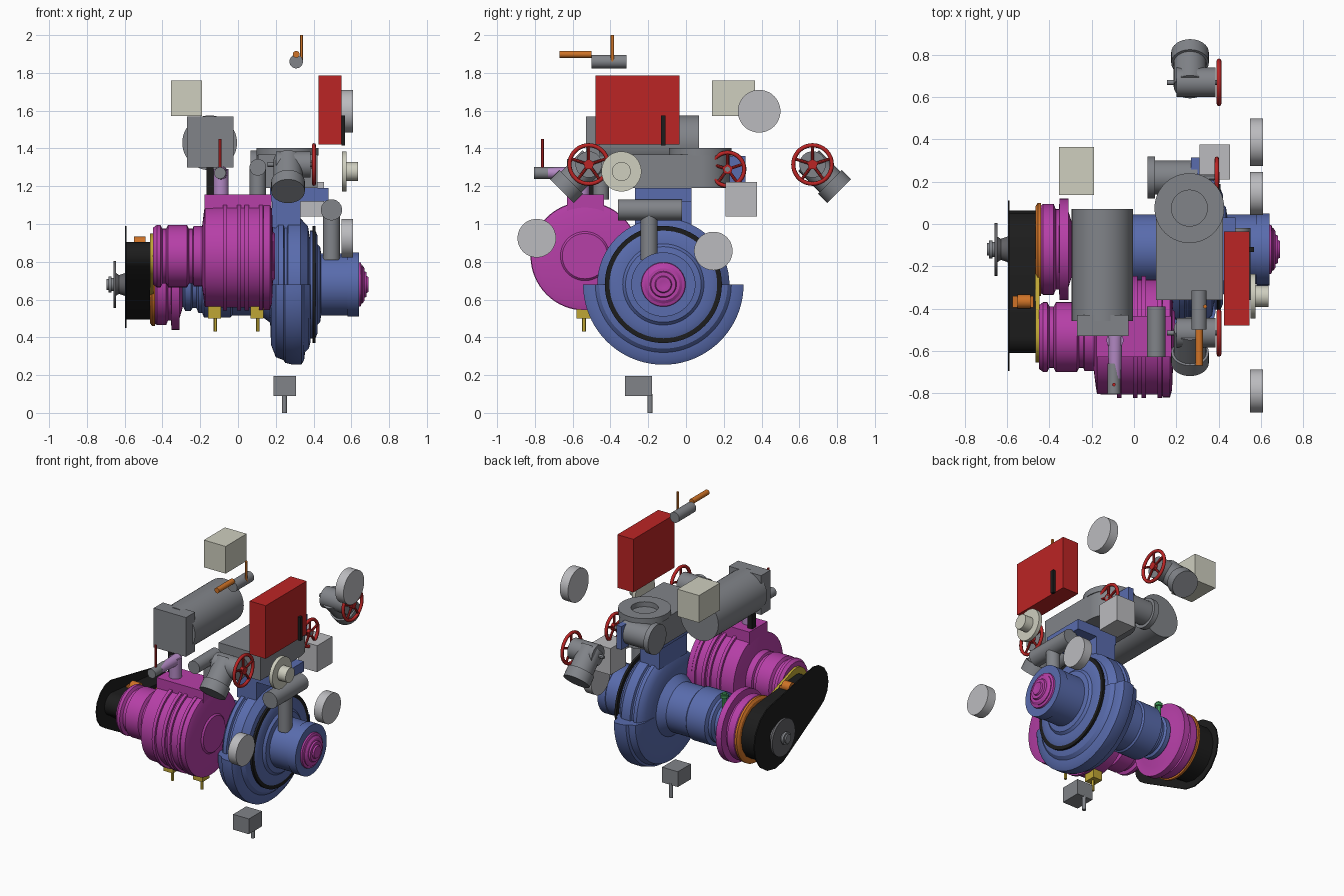
import bpy, bmesh, math
from mathutils import Vector, Matrix

if "Cube" in bpy.data.objects:
    bpy.data.objects.remove(bpy.data.objects["Cube"])

MATS = {}
COL = dict(blue=(.10, .15, .42), magenta=(.47, .05, .39), red=(.5, .018, .018), black=(.012, .012, .012),
           orange=(.62, .17, .02), yellow=(.52, .38, .035), cream=(.62, .62, .52), lavender=(.45, .25, .55),
           green=(.05, .3, .1), grey=(.22, .23, .25), light=(.5, .5, .52), dark=(.12, .12, .13))


def finish(name, bm, color):
    bmesh.ops.recalc_face_normals(bm, faces=bm.faces)
    me = bpy.data.meshes.new(name)
    for f in bm.faces:
        f.smooth = True
    bm.to_mesh(me)
    bm.free()
    me.set_sharp_from_angle(angle=math.radians(30))
    if color not in MATS:
        MATS[color] = bpy.data.materials.new(color)
        MATS[color].diffuse_color = (*COL[color], 1)
    me.materials.append(MATS[color])
    ob = bpy.data.objects.new(name, me)
    bpy.context.collection.objects.link(ob)
    return ob


def box(name, lo, hi, color="grey"):
    lo, hi = Vector(lo), Vector(hi)
    bm = bmesh.new()
    bmesh.ops.create_cube(bm, size=1, matrix=Matrix.Translation((lo + hi) / 2) @ Matrix.Diagonal((*(hi - lo), 1)))
    return finish(name, bm, color)


def rod(name, a, b, r, color="grey", r2=None, seg=32):
    a, b = Vector(a), Vector(b)
    d = b - a
    m = Matrix.Translation((a + b) / 2) @ d.to_track_quat('Z', 'Y').to_matrix().to_4x4()
    bm = bmesh.new()
    bmesh.ops.create_cone(bm, cap_ends=True, segments=seg, radius1=r, radius2=r if r2 is None else r2,
                          depth=d.length, matrix=m)
    return finish(name, bm, color)


def lathe(name, prof, y, z, color, angle=math.tau, seg=64):
    """Revolve (x, radius) points about an x-parallel axis; a half turn gives the lower half."""
    bm = bmesh.new()
    vs = [bm.verts.new((x, -r, 0)) for x, r in prof]
    es = [bm.edges.new(p) for p in zip(vs, vs[1:])]
    bmesh.ops.spin(bm, geom=vs + es, cent=(0, 0, 0), axis=(1, 0, 0), angle=angle, steps=seg)
    bmesh.ops.remove_doubles(bm, verts=bm.verts, dist=1e-4)
    bmesh.ops.holes_fill(bm, edges=[e for e in bm.edges if e.is_boundary], sides=0)
    bmesh.ops.translate(bm, verts=bm.verts, vec=(0, y, z))
    return finish(name, bm, color)


def belt_hull(name, x0, x1, ra, rb, color, seg=16):
    """Convex shell around the two shaft ends."""
    bm = bmesh.new()
    for (y, z), r in ((LOW, ra), (HIGH, rb)):
        for i in range(seg):
            t = math.tau * i / seg
            for x in (x0, x1):
                bm.verts.new((x, y + r * math.cos(t), z + r * math.sin(t)))
    bmesh.ops.convex_hull(bm, input=bm.verts)
    bmesh.ops.dissolve_limit(bm, angle_limit=.01, verts=bm.verts, edges=bm.edges)
    return finish(name, bm, color)


def handwheel(name, x, y, z, r):
    bpy.ops.mesh.primitive_torus_add(major_radius=r - .01, minor_radius=.011, major_segments=36, minor_segments=8,
                                     location=(x, y, z), rotation=(0, math.pi / 2, 0))
    ob = bpy.context.object
    ob.name = name
    bpy.ops.object.shade_smooth()
    ob.data.materials.append(MATS["red"])
    for i in range(5):
        t = math.tau * i / 5 + math.pi / 2
        rod(name + "_spoke", (x, y, z), (x, y + (r - .01) * math.cos(t), z + (r - .01) * math.sin(t)), .008, "red", seg=8)
    rod(name + "_hub", (x - .012, y, z), (x + .012, y, z), .025, "red")


LOW, HIGH = (-.12, .68), (-.535, .83)   # impeller shaft and motor shaft (y, z)

# Impeller housing: smaller upper shell, larger lower volute
shell = [(.17, 0), (.17, .2), (.18, .3), (.2, .335), (.215, .35), (.24, .35), (.245, .335), (.26, .335),
         (.265, .35), (.33, .35), (.35, .33), (.37, .31), (.38, .25), (.38, 0)]
lathe("upper_impeller_shell", shell, *LOW, "blue")
volute = [(.17, 0), (.17, .2), (.175, .32), (.2, .385), (.24, .4), (.25, .415), (.29, .425), (.335, .425),
          (.35, .4), (.355, .36), (.375, .34), (.385, .3), (.385, 0)]
lathe("lower_volute", volute, *LOW, "blue", math.pi, 40)
lathe("seal_disc", [(.375, 0), (.395, .31), (.41, .31), (.41, .285), (.4, 0)], *LOW, "black")
lathe("front_bearing_housing", [(.38, 0), (.38, .285), (.41, .285), (.42, .26), (.42, .215), (.435, .2), (.44, .165),
      (.58, .165), (.58, .17), (.64, .17), (.64, 0)], *LOW, "blue")
lathe("nose_cap", [(.63, 0), (.63, .12), (.65, .115), (.655, .1), (.66, .1), (.67, .085), (.67, .07), (.68, .065),
      (.68, .045), (.69, .04), (.69, .02), (.685, 0)], *LOW, "magenta")
lathe("rear_shaft_housing", [(-.33, 0), (-.33, .12), (-.29, .12), (-.28, .14), (-.25, .14), (-.24, .125), (-.22, .125),
      (-.21, .15), (-.19, .15), (-.18, .175), (-.04, .175), (-.03, .165), (.12, .165), (.18, .21), (.18, 0)], *LOW, "blue")
lathe("rear_coupling", [(-.45, 0), (-.45, .2), (-.43, .215), (-.38, .215), (-.37, .19), (-.355, .19), (-.352, .24),
      (-.31, .24), (-.31, .18), (-.295, .13), (-.295, 0)], *LOW, "magenta")
lathe("orange_flange", [(-.465, 0), (-.465, .205), (-.455, .22), (-.44, .22), (-.44, 0)], *LOW, "orange")
box("housing_saddle", (.18, -.27, .98), (.33, .03, 1.13), "blue")
box("housing_mount_plate", (.17, -.27, 1.12), (.48, .03, 1.19), "blue")
rod("oil_plug", (-.25, -.06, .78), (-.25, -.06, .9), .016, "green", seg=12)
rod("oil_plug_cap", (-.25, -.06, .87), (-.25, -.06, .89), .025, "green", seg=12)

# Motor with ribbed body, neck and terminal base
motor = [(-.45, 0), (-.45, .15), (-.43, .165), (-.41, .165), (-.4, .145), (-.38, .145), (-.37, .165), (-.27, .165),
         (-.26, .145), (-.24, .145), (-.235, .16), (-.19, .16), (-.18, .24), (-.175, .27)]
for x in (-.08, -.005, .035, .11):
    motor += [(x, .272), (x, .288), (x + .022, .288), (x + .022, .272)]
motor += [(.135, .285), (.17, .285), (.18, .25), (.185, .13), (.195, .12), (.195, 0)]
lathe("motor_body", motor, *HIGH, "magenta")
box("motor_top_base", (-.178, -.63, 1.02), (.178, -.435, 1.155), "magenta")
for x in (-.12, .105):
    box("motor_foot", (x - .04, -.58, .5), (x + .03, -.5, .565), "yellow")
    rod("foot_bolt", (x, -.54, .43), (x, -.54, .51), .01, "yellow", seg=12)

# Belt drive cover and outboard hub
belt_hull("belt_back_plate", -.597, -.589, .23, .16, "black")
belt_hull("belt_cover", -.59, -.466, .185, .075, "black")
belt_hull("belt_inner_plate", -.466, -.448, .12, .12, "yellow")
box("cover_clamp", (-.575, -.395, .85), (-.475, -.34, .905), "orange")
rod("cover_clamp_knob", (-.55, -.367, .9), (-.49, -.367, .9), .033, "orange")
lathe("outboard_hub", [(-.58, 0), (-.58, .07), (-.6, .06), (-.63, .05), (-.645, .06), (-.645, .125), (-.66, .125),
      (-.66, 0)], *LOW, "dark")
lathe("shaft_end", [(-.65, 0), (-.65, .035), (-.67, .035), (-.67, .043), (-.685, .043), (-.685, .03), (-.695, .03),
      (-.695, 0)], *LOW, "grey", seg=32)

# Intake silencer with support
rod("silencer_drum", (-.15, .07, 1.43), (-.15, -.46, 1.43), .145, seg=48)
box("silencer_box", (-.27, -.53, 1.3), (-.025, -.43, 1.57))
box("silencer_support", (-.167, -.52, 1.14), (-.13, -.48, 1.34), "black")

# Lavender outlet with cock lever, and grey elbow beside it
rod("outlet_riser", (-.09, -.55, 1.13), (-.09, -.55, 1.29), .04, "lavender")
rod("outlet_pipe", (-.09, -.53, 1.27), (-.09, -.73, 1.27), .036, "lavender", .028)
rod("outlet_cock", (-.095, -.66, 1.27), (-.095, -.805, 1.27), .031)
rod("cock_lever", (-.095, -.76, 1.27), (-.095, -.76, 1.45), .008, "red", seg=12)
rod("elbow_riser", (.105, -.45, 1.13), (.105, -.45, 1.3), .043)
rod("elbow_pipe", (.105, -.39, 1.3), (.105, -.63, 1.3), .044)

# Mixing chamber with ring flange
box("mixing_chamber", (.105, -.36, 1.19), (.422, .08, 1.368))
rod("chamber_round_end", (.262, .08, 1.19), (.262, .08, 1.368), .158, seg=48)
ring = lathe("chamber_ring_flange", [(0, .085), (0, .165), (.04, .165), (.04, .085), (0, .085)], 0, 0, "grey")
ring.matrix_world = Matrix.Translation((.262, .075, 1.362)) @ Matrix.Rotation(-math.pi / 2, 4, 'Y')

# Two mirrored hose valves and the cross valve
for side, y in ((-1, -.515), (1, .67)):
    z, d = 1.315, Vector((0, side, -1)).normalized()
    c = Vector((.265, y, z))
    rod("valve_body", (.2, y, z), (.385, y, z), .07)
    rod("valve_spindle", (.155, y, z), (.41, y, z), .012, seg=12)
    rod("valve_hose_outlet", c - d * .03, c + d * .17, .077)
    rod("hose_outlet_rim", c + d * .13, c + d * .2, .089)
    handwheel("valve_wheel", .402, y, z, .112)
rod("cross_valve_body", (.07, .22, 1.29), (.3, .22, 1.29), .08)
rod("cross_valve_flange", (.065, .22, 1.29), (.1, .22, 1.29), .1)
rod("cross_valve_spindle", (.3, .22, 1.29), (.405, .22, 1.29), .014, seg=12)
box("cross_valve_bracket", (.27, .18, 1.2), (.31, .315, 1.36), "blue")
handwheel("cross_valve_wheel", .392, .22, 1.29, .098)

# Tee pipe over the front bearing
rod("tee_riser", (.495, -.195, .81), (.495, -.195, 1.08), .045)
rod("tee_crossbar", (.495, -.36, 1.075), (.495, -.02, 1.075), .056)

# Control panel, dial and gauges
box("control_panel", (.425, -.48, 1.42), (.547, -.035, 1.785), "red")
box("panel_handle", (.547, -.132, 1.415), (.567, -.108, 1.575), "black")
for y, z, r in ((.387, 1.597, .113), (.145, .857, .102), (-.79, .925, .102)):
    rod("gauge", (.548, y, z), (.61, y, z), r, "light", seg=48)
rod("dial_plate", (.55, -.342, 1.278), (.575, -.342, 1.278), .106, "cream", seg=48)
rod("dial_knob", (.57, -.342, 1.278), (.636, -.342, 1.278), .05, "cream")

# Separate boxes and top sensor
box("relay_box", (-.355, .137, 1.573), (-.19, .365, 1.76), "cream")
box("junction_box", (.31, .21, 1.04), (.455, .377, 1.222), "light")
box("drain_box", (.188, -.322, .09), (.308, -.18, .195))
rod("drain_pin", (.246, -.19, 0), (.246, -.19, .1), .013, seg=16)
rod("sensor_body", (.308, -.5, 1.86), (.308, -.315, 1.86), .036)
rod("sensor_probe", (.308, -.67, 1.898), (.308, -.5, 1.898), .018, "orange")
rod("sensor_stem", (.336, -.39, 1.86), (.336, -.39, 2.0), .009, "orange", seg=12)

for m in bpy.data.materials:
    if m.users and not m.is_grease_pencil:
        m.use_nodes = True
        m.node_tree.nodes["Principled BSDF"].inputs["Base Color"].default_value = m.diffuse_color
